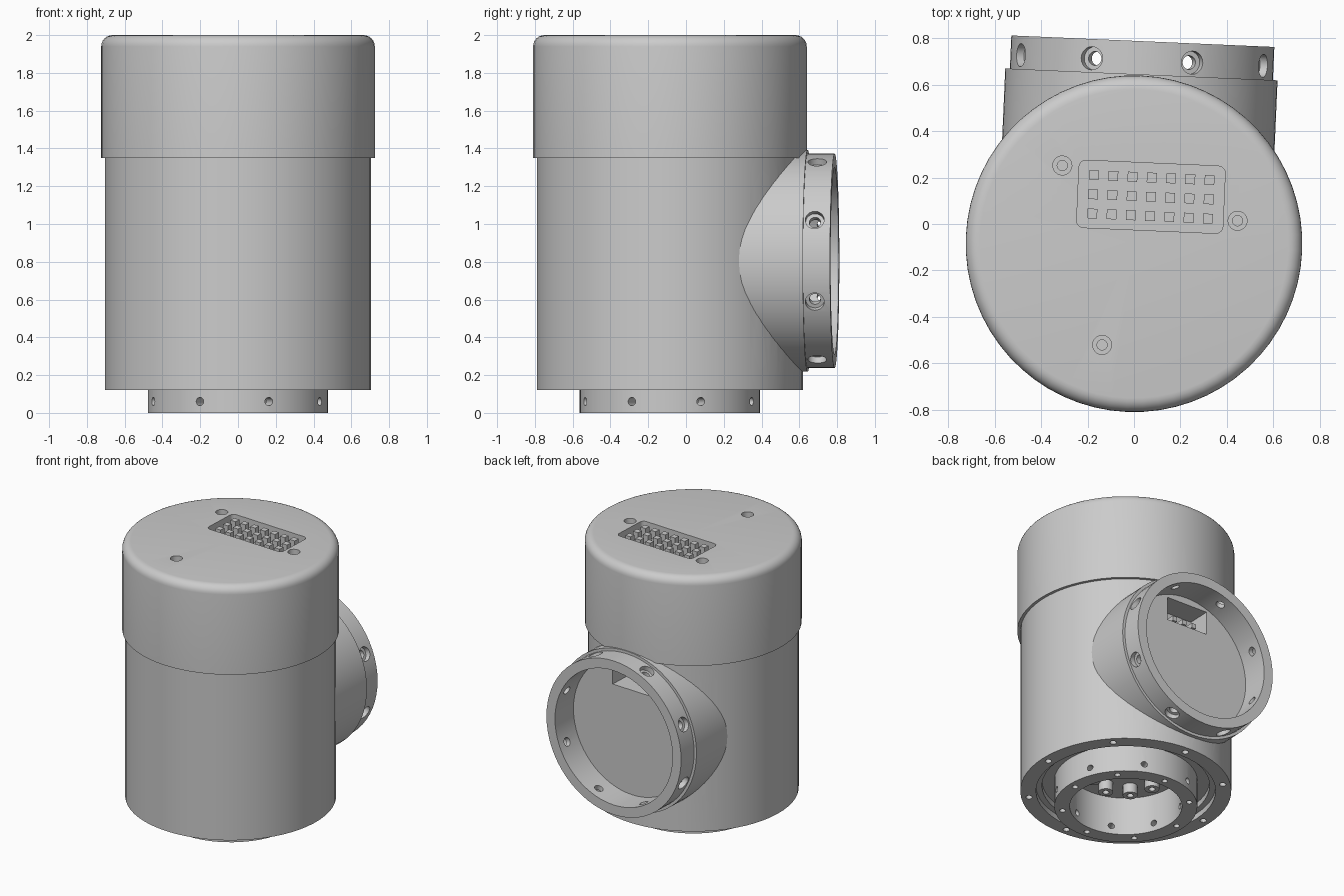
import bpy, bmesh
from math import pi, sin, cos, radians
from mathutils import Matrix

cube = bpy.data.objects.get("Cube")
if cube:
    bpy.data.objects.remove(cube)

# Single flat colour
grey = bpy.data.materials.new("light grey")
grey.use_nodes = True
colour = (0.6, 0.6, 0.6, 1)
grey.diffuse_color = colour
grey.node_tree.nodes["Principled BSDF"].inputs["Base Color"].default_value = colour

# Everything is built around the main axis, then turned slightly
FRAME = Matrix.Translation((0, -0.085, 0)) @ Matrix.Rotation(radians(-2.5), 4, 'Z')
EIGHT = [i * pi / 4 for i in range(8)]
HALF = pi / 8


def move(x, y, z):
    return Matrix.Translation((x, y, z))


def turn(angle, axis):
    return Matrix.Rotation(angle, 4, axis)


def lathe(bm, profile, matrix=Matrix(), sides=64):
    """Revolve (radius, height) points around z."""
    rings = []
    for r, h in profile:
        if r == 0:
            rings.append([bm.verts.new(matrix @ move(0, 0, h).translation)] * sides)
        else:
            rings.append([bm.verts.new(matrix @ move(r * cos(2 * pi * i / sides),
                          r * sin(2 * pi * i / sides), h).translation) for i in range(sides)])
    for low, high in zip(rings, rings[1:]):
        for i in range(sides):
            j = (i + 1) % sides
            quad = list(dict.fromkeys((low[i], low[j], high[j], high[i])))
            bm.faces.new(quad)


def rod(bm, radius, low, high, matrix=Matrix(), sides=16):
    lathe(bm, [(0, low), (radius, low), (radius, high), (0, high)], matrix, sides)


def box(bm, size, matrix, corner=0):
    made = bmesh.ops.create_cube(bm, size=1, matrix=matrix @ Matrix.Diagonal((*size, 1)))
    if corner:
        edges = {e for v in made["verts"] for e in v.link_edges
                 if abs(e.verts[0].co.z - e.verts[1].co.z) > 0.01}
        bmesh.ops.bevel(bm, geom=list(edges), offset=corner, segments=4,
                        affect='EDGES', profile=0.5)


def finish(name, bm):
    bmesh.ops.remove_doubles(bm, verts=bm.verts, dist=1e-5)
    bmesh.ops.recalc_face_normals(bm, faces=bm.faces)
    mesh = bpy.data.meshes.new(name)
    bm.to_mesh(mesh)
    bm.free()
    mesh.materials.append(grey)
    obj = bpy.data.objects.new(name, mesh)
    obj.matrix_world = FRAME
    bpy.context.collection.objects.link(obj)
    return obj


def select(obj):
    bpy.ops.object.select_all(action='DESELECT')
    obj.select_set(True)
    bpy.context.view_layer.objects.active = obj


def cut(obj, bm):
    cutter = finish("cutter", bm)
    cutter.hide_render = True
    mod = obj.modifiers.new("cut", 'BOOLEAN')
    mod.operation, mod.solver, mod.object = 'DIFFERENCE', 'EXACT', cutter
    select(obj)
    bpy.ops.object.modifier_apply(modifier=mod.name)
    bpy.data.objects.remove(cutter)


def smooth(obj):
    select(obj)
    bpy.ops.object.shade_smooth_by_angle(angle=radians(30))


PIPE = move(0, 0, 0.805) @ turn(-pi / 2, 'X')

# Main body with a stepped groove underneath
bm = bmesh.new()
lathe(bm, [(0, 0.28), (0.44, 0.28), (0.44, 0.2), (0.56, 0.2), (0.56, 0.16), (0.6, 0.16),
           (0.6, 0.12), (0.705, 0.12), (0.705, 1.36), (0, 1.36)])
body = finish("body", bm)
bm = bmesh.new()
rod(bm, 0.55, 0.45, 1, PIPE, 64)
for a in EIGHT:
    rod(bm, 0.022, 0.05, 0.17, turn(a, 'Z') @ move(0.652, 0, 0))
cut(body, bm)

# Cap with a rounded top edge
bm = bmesh.new()
edge = [(0.665 + 0.06 * cos(t * pi / 12), 1.94 + 0.06 * sin(t * pi / 12)) for t in range(7)]
lathe(bm, [(0, 1.35), (0.725, 1.35)] + edge + [(0, 2)])
cap = finish("cap", bm)
ARRAY = move(0.064, 0.205, 0)
bm = bmesh.new()
box(bm, (0.63, 0.29, 0.2), ARRAY @ move(0, 0, 2.035), 0.03)
for k in range(3):
    lathe(bm, [(0, 1.9), (0.022, 1.9), (0.022, 1.96), (0.041, 1.96), (0.041, 2.1), (0, 2.1)],
          turn(radians(15 + 120 * k), 'Z') @ move(0.457, 0, 0), 24)
cut(cap, bm)

# Contact pins in the cap recess
bm = bmesh.new()
for i in range(7):
    for j in range(3):
        box(bm, (0.042, 0.042, 0.07), ARRAY @ move((i - 3) * 0.083, (j - 1) * 0.083, 1.96))
pins = finish("contact_pins", bm)

# Base ring with radial and upright screw holes
bm = bmesh.new()
lathe(bm, [(0.375, 0), (0.478, 0), (0.478, 0.3), (0.375, 0.3), (0.375, 0)])
base = finish("base_ring", bm)
bm = bmesh.new()
for a in EIGHT:
    rod(bm, 0.022, 0.3, 0.55, turn(a + HALF, 'Z') @ move(0, 0, 0.06) @ turn(pi / 2, 'Y'))
    rod(bm, 0.02, -0.05, 0.06, turn(a, 'Z') @ move(0.427, 0, 0))
cut(base, bm)

# Sockets hanging inside the base ring
bm = bmesh.new()
for a in EIGHT:
    lathe(bm, [(0, 0.25), (0.022, 0.25), (0.022, 0.21), (0.05, 0.21), (0.05, 0.29), (0, 0.29)],
          turn(a, 'Z') @ move(0.22, 0, 0), 16)
sockets = finish("base_sockets", bm)

# Side pipe with stepped flange, shallow bore and connector pocket
bm = bmesh.new()
lathe(bm, [(0, 0.375), (0.587, 0.375), (0.587, 0.73), (0.567, 0.73), (0.567, 0.873),
           (0.495, 0.873), (0.495, 0.67), (0, 0.67)], PIPE)
pipe = finish("side_pipe", bm)
bm = bmesh.new()
for a in EIGHT:
    lathe(bm, [(0, 0.44), (0.03, 0.44), (0.03, 0.53), (0.05, 0.53), (0.05, 0.62), (0, 0.62)],
          move(0, 0.79, 0.805) @ turn(a + HALF, 'Y'), 20)
box(bm, (0.33, 0.2, 0.17), move(0, 0.6, 1.165))
cut(pipe, bm)

# Small connector inside the pipe pocket
bm = bmesh.new()
for i in range(4):
    box(bm, (0.035, 0.1, 0.035), move((i - 1.5) * 0.08, 0.54, 1.165))
connector = finish("pipe_connector_pins", bm)

for part in (body, cap, base, sockets, pipe):
    smooth(part)
